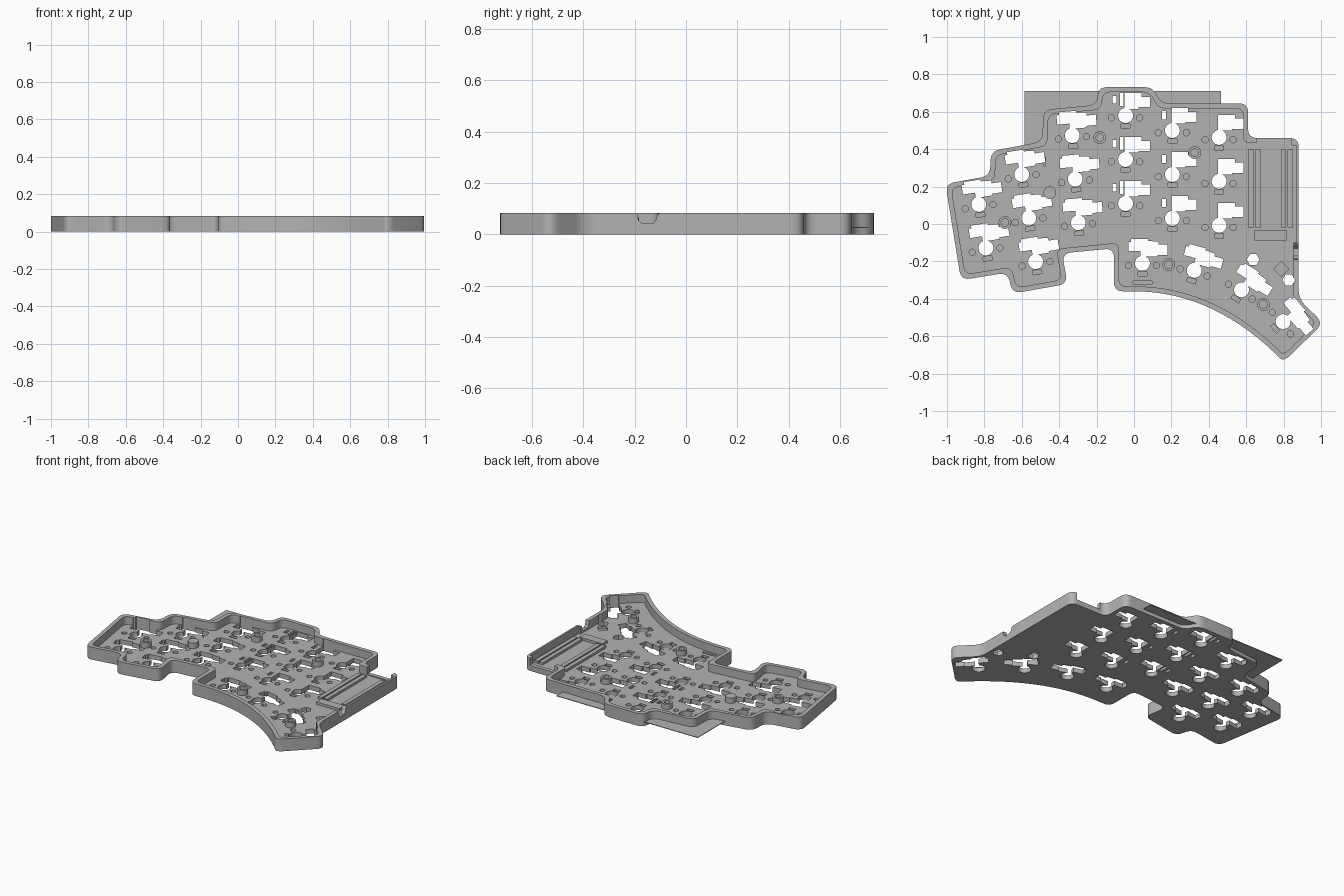
import bpy, bmesh, math
from mathutils import Vector, Matrix

cube = bpy.data.objects.get("Cube")
if cube:
    bpy.data.objects.remove(cube, do_unlink=True)

FLOOR, TOP, WALL = 0.03, 0.083, 0.027

grey = bpy.data.materials.new("plain_grey")
grey.use_nodes = True
grey.diffuse_color = (0.45, 0.45, 0.45, 1)
grey.node_tree.nodes["Principled BSDF"].inputs["Base Color"].default_value = grey.diffuse_color


def prism(bm, pts, z0, z1):
    low = [bm.verts.new((p[0], p[1], z0)) for p in pts]
    high = [bm.verts.new((p[0], p[1], z1)) for p in pts]
    n = len(pts)
    bm.faces.new(low[::-1])
    bm.faces.new(high)
    for i in range(n):
        j = (i + 1) % n
        bm.faces.new((low[i], low[j], high[j], high[i]))


def box(x0, x1, y0, y1):
    return [(x0, y0), (x1, y0), (x1, y1), (x0, y1)]


def ngon(x, y, r, n=24):
    return [(x + r * math.cos(math.tau * i / n), y + r * math.sin(math.tau * i / n)) for i in range(n)]


def make(name, bm):
    bmesh.ops.recalc_face_normals(bm, faces=bm.faces)
    mesh = bpy.data.meshes.new(name)
    bm.to_mesh(mesh)
    bm.free()
    obj = bpy.data.objects.new(name, mesh)
    bpy.context.collection.objects.link(obj)
    mesh.materials.append(grey)
    return obj


def solid(name, shapes):
    bm = bmesh.new()
    for pts, z0, z1 in shapes:
        prism(bm, pts, z0, z1)
    return make(name, bm)


def cut(obj, cutter):
    mod = obj.modifiers.new("cut", 'BOOLEAN')
    mod.operation, mod.solver, mod.object, mod.use_self = 'DIFFERENCE', 'EXACT', cutter, True
    graph = bpy.context.evaluated_depsgraph_get()
    mesh = bpy.data.meshes.new_from_object(obj.evaluated_get(graph))
    obj.modifiers.clear()
    obj.data = mesh


def offset(pts, d):
    # mitred inward offset of a counter-clockwise outline
    out = []
    for i, p in enumerate(pts):
        a = (p - pts[i - 1]).normalized()
        b = (pts[(i + 1) % len(pts)] - p).normalized()
        na, nb = Vector((-a.y, a.x)), Vector((-b.y, b.x))
        out.append(p + (na + nb) * d / (1 + na.dot(nb)))
    return out


def fillet(pts, r):
    out = []
    for i, p in enumerate(pts):
        a, b = pts[i - 1] - p, pts[(i + 1) % len(pts)] - p
        if math.pi - a.angle(b) < 0.3:
            out.append(p)
            continue
        s = p + a.normalized() * min(r, a.length * 0.45)
        e = p + b.normalized() * min(r, b.length * 0.45)
        for k in range(7):
            t = k / 6
            out.append(s * (1 - t) ** 2 + p * 2 * t * (1 - t) + e * t * t)
    return out


# Case outline, clockwise, finishing with the curved thumb edge
corners = [(-1.008, .215), (-.77, .257), (-.765, .39), (-.49, .44), (-.485, .61), (-.2, .637),
           (-.19, .732), (.1, .732), (.145, .645), (.61, .645), (.61, .46), (.88, .46),
           (.88, -.4), (1.012, -.53)]
thumb_start, bend, thumb_end = Vector((.8, -.737)), Vector((.435, -.36)), Vector((0, -.36))
outline = [Vector(c) for c in corners]
for k in range(17):
    t = k / 16
    outline.append(thumb_start * (1 - t) ** 2 + bend * 2 * t * (1 - t) + thumb_end * t * t)
outline += [Vector(c) for c in [(-.107, -.36), (-.107, -.13), (-.385, -.157), (-.355, -.32),
                                (-.65, -.372), (-.675, -.26), (-.925, -.3)]]
outline.reverse()

case = solid("case_tray", [(fillet(outline, .05), 0, TOP)])
cavity = solid("cavity_cutter", [(fillet(offset(outline, WALL), .04), FLOOR, .2)])

# Wall openings: thin side wall, back connector gap, rounded side notch
notch = [(-.2, .2), (-.19, .08), (-.185, .055), (-.17, .042), (-.13, .042), (-.118, .055),
         (-.112, .075), (-.1, .085), (-.1, .2)]
bm = bmesh.new()
prism(bm, [(-y, z) for y, z in notch], .8, .95)
for v in bm.verts:
    v.co = (v.co.z, -v.co.x, v.co.y)
side_notch = make("notch_cutter", bm)
gaps = solid("gap_cutter", [(box(.84, .867, -.1, .42), FLOOR, .2),
                            (box(.655, .84, .4, .5), .036, .2)])

# Switch positions: x, y, turn in degrees, socket style
keys = []
for x, y, count, dx, turn in [(-.83, .105, 2, .038, 9), (-.6, .265, 3, .037, 9), (-.33, .473, 3, .016, 5)]:
    keys += [(x + dx * i, y - .233 * i, turn, "full") for i in range(count)]
for x, y, style in [(-.045, .58, "split"), (.205, .5, "tab"), (.455, .463, "short")]:
    keys += [(x, y - .235 * i, 0, style) for i in range(3)]
keys += [(.045, -.21, 0, "full"), (.322, -.248, -15, "full"), (.575, -.352, -32, "full"),
         (.797, -.522, -50, "full")]

body = [(-.005, .036), (.07, .036), (.07, .045), (.13, .045), (.13, .1), (.085, .1), (.085, .12), (-.005, .12)]
sockets = {
    "full": [[(-.075, .065), (-.01, .065), (-.01, .036), (.08, .036), (.08, .045), (.135, .045), (.135, .1),
              (.085, .1), (.085, .115), (.03, .12), (.03, .13), (-.06, .13), (-.06, .115), (-.075, .115)]],
    "split": [body, box(-.03, -.012, .05, .12), box(-.07, -.048, .065, .105)],
    "tab": [body, box(-.055, -.035, .06, .105)],
    "short": [body],
}

holes, recesses = [], []
for x, y, turn, style in keys:
    place = Matrix.Translation((x, y, 0)) @ Matrix.Rotation(math.radians(turn), 4, 'Z')

    def put(pts):
        return [(place @ Vector((p[0], p[1], 0))).xy for p in pts]
    holes.append((put(ngon(0, 0, .04)), -.1, .2))
    holes += [(put(s), -.1, .2) for s in sockets[style]]
    recesses += [(put(ngon(s * .075, -.012, .017, 16)), .014, .2) for s in (-1, 1)]
    recesses.append((put(box(-.024, .024, -.068, -.045)), .014, .2))

# Two hexagonal openings and a few shallow pockets
holes += [(ngon(.637, -.19, .034, 6), -.1, .2), (ngon(.827, -.3, .034, 6), -.1, .2)]
recesses += [(ngon(.787, -.24, .04, 4), .014, .2), (box(-.005, .095, -.322, -.305), .014, .2),
             (box(-.483, -.473, .31, .36), .014, .2)]
key_holes = solid("key_hole_cutter", holes)
pockets = solid("pocket_cutter", recesses)

# Thin sheet that reaches out behind the back wall
back_sheet = solid("back_sheet", [(box(-.585, .465, .36, .712), .025, .0292)])

for cutter in (cavity, side_notch, gaps, pockets, key_holes):
    cut(case, cutter)
for cutter in (pockets, key_holes):
    cut(back_sheet, cutter)
for cutter in (cavity, side_notch, gaps, pockets, key_holes):
    bpy.data.objects.remove(cutter, do_unlink=True)

# Controller rails and end stop
rails = [(box(x, x + .028, -.02, .398), FLOOR - .004, .046) for x in (.61, .647, .785, .822)]
solid("controller_rails", rails)
solid("controller_stop", [(box(.645, .815, -.088, -.032), FLOOR - .004, .046)])

# Hollow screw posts and one solid support post
posts = [(-.69, .008), (-.183, .462), (.325, .382), (.185, -.217), (.692, -.43)]
screw_posts = solid("screw_posts", [(ngon(x, y, .034), FLOOR - .004, .066) for x, y in posts])
bores = solid("bore_cutter", [(ngon(x, y, .02), .04, .2) for x, y in posts])
cut(screw_posts, bores)
bpy.data.objects.remove(bores, do_unlink=True)
solid("support_post", [(ngon(-.45, .168, .034), FLOOR - .004, .066)])

# Smooth the rounded walls, keep edges crisp
bpy.ops.object.select_all(action='DESELECT')
for name in ("case_tray", "screw_posts", "support_post"):
    bpy.data.objects[name].select_set(True)
bpy.context.view_layer.objects.active = case
bpy.ops.object.shade_smooth_by_angle(angle=math.radians(30))
